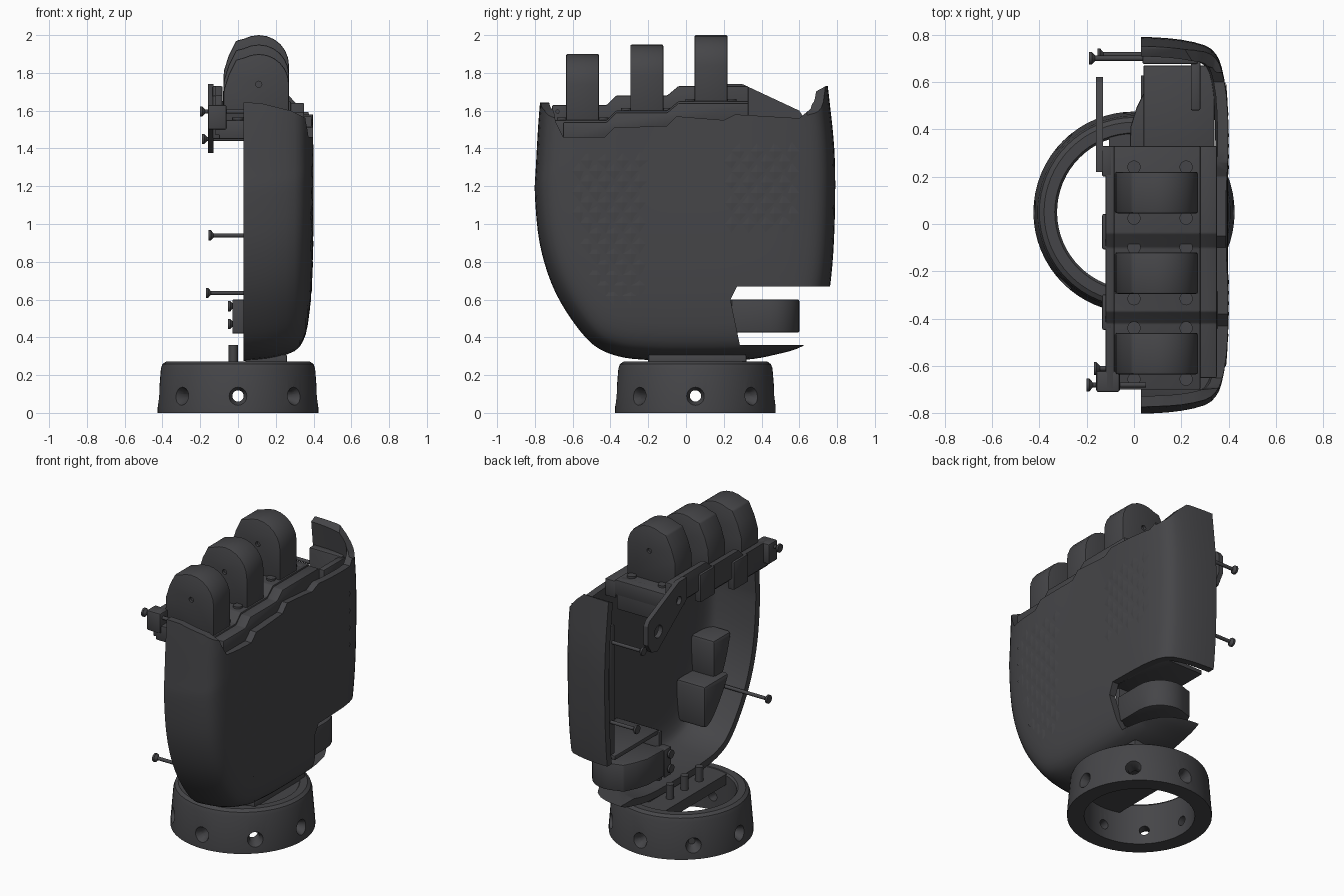
import bpy, bmesh
from math import sin, cos, pi, radians
from mathutils import Vector, Matrix

if "Cube" in bpy.data.objects:
    bpy.data.objects.remove(bpy.data.objects["Cube"])

dark = bpy.data.materials.new("dark_grey")
dark.diffuse_color = (0.06, 0.06, 0.065, 1)
dark.use_nodes = True
dark.node_tree.nodes["Principled BSDF"].inputs["Base Color"].default_value = dark.diffuse_color

def add(name, bm):
    me = bpy.data.meshes.new(name)
    bm.to_mesh(me)
    bm.free()
    ob = bpy.data.objects.new(name, me)
    bpy.context.collection.objects.link(ob)
    me.materials.append(dark)
    return ob

def bake(ob, *helpers):
    bpy.context.view_layer.update()
    dg = bpy.context.evaluated_depsgraph_get()
    me = bpy.data.meshes.new_from_object(ob.evaluated_get(dg))
    ob.modifiers.clear()
    ob.data = me
    for h in helpers:
        bpy.data.objects.remove(h)
    return ob

def boolean(ob, cutter, op):
    cutter.hide_render = True
    m = ob.modifiers.new("cut", 'BOOLEAN')
    m.operation, m.object, m.solver = op, cutter, 'EXACT'
    return bake(ob, cutter)

def prism(name, pts, axis, a, b, bevel=0):
    """Extrude a 2D outline along an axis from a to b."""
    put = {'x': lambda p, t: (t, p[0], p[1]), 'y': lambda p, t: (p[0], t, p[1]),
           'z': lambda p, t: (p[0], p[1], t)}[axis]
    bm = bmesh.new()
    lo, hi = ([bm.verts.new(put(p, t)) for p in pts] for t in (a, b))
    bm.faces.new(lo)
    bm.faces.new(hi)
    for i in range(len(pts)):
        j = (i + 1) % len(pts)
        bm.faces.new((lo[i], lo[j], hi[j], hi[i]))
    bmesh.ops.recalc_face_normals(bm, faces=bm.faces)
    ob = add(name, bm)
    if bevel:
        m = ob.modifiers.new("bevel", 'BEVEL')
        m.width, m.segments, m.limit_method = bevel, 2, 'ANGLE'
        bake(ob)
    return ob

def box(name, x, y, z, bevel=0):
    return prism(name, [(x[0], y[0]), (x[1], y[0]), (x[1], y[1]), (x[0], y[1])], 'z', *z, bevel)

def rod(bm, p, q, r1, r2=None, n=16):
    p, q = Vector(p), Vector(q)
    mat = Matrix.Translation((p + q) / 2) @ (q - p).to_track_quat('Z', 'Y').to_matrix().to_4x4()
    bmesh.ops.create_cone(bm, cap_ends=True, segments=n, radius1=r1,
                          radius2=r1 if r2 is None else r2, depth=(q - p).length, matrix=mat)

def smooth_path(pts, n=4):
    out = []
    for i in range(len(pts) - 1):
        p = [Vector(pts[min(max(i + k, 0), len(pts) - 1)]) for k in (-1, 0, 1, 2)]
        for s in range(n):
            t = s / n
            out.append(0.5 * (2*p[1] + (p[2]-p[0])*t + (2*p[0]-5*p[1]+4*p[2]-p[3])*t*t
                              + (3*p[1]-p[0]-3*p[2]+p[3])*t**3))
    return out + [Vector(pts[-1])]

# Hand shell: outline rings shrinking towards the broad face, then thickened
outline = smooth_path([(-.74, 1.9), (-.775, 1.62), (-.795, 1.3), (-.8, 1.15), (-.775, .9), (-.71, .68),
                       (-.61, .5), (-.49, .36), (-.36, .3), (-.2, .28), (0, .275), (.3, .28), (.48, .31),
                       (.62, .355), (.71, .45), (.755, .62), (.78, .85), (.79, 1.15), (.785, 1.4),
                       (.76, 1.65), (.73, 1.9)])
rings = smooth_path([(1, .03), (.997, .1), (.985, .2), (.955, .3), (.91, .345), (.84, .37), (.7, .39),
                     (.5, .398), (.3, .395), (.03, .38)], 2)
bm = bmesh.new()
grid = []
for s, x in rings:
    sz = s + .3 * s * (1 - s)
    grid.append([bm.verts.new((x, y * s, 1.9 - (1.9 - z) * sz)) for y, z in outline])
for r0, r1 in zip(grid, grid[1:]):
    for i in range(len(outline) - 1):
        bm.faces.new((r0[i], r0[i + 1], r1[i + 1], r1[i]))
bm.faces.new(grid[-1])
shell = add("hand_shell", bm)
m = shell.modifiers.new("wall", 'SOLIDIFY')
m.thickness, m.offset = .045, -1
bake(shell)
# Stepped upper rim, thumb opening and sloping side-wall tops
rim = [(-.9, 1.66), (-.71, 1.66), (-.69, 1.54), (-.65, 1.46), (-.43, 1.46), (-.38, 1.51), (-.1, 1.52),
       (-.05, 1.57), (.2, 1.55), (.26, 1.58), (.6, 1.56), (.66, 1.61), (.685, 1.7), (.74, 1.73), (.9, 1.73),
       (.9, .67), (.27, .67), (.235, .6), (.285, .36), (.9, .36), (.9, .1), (-.9, .1)]
boolean(shell, prism("rim_cutter", rim, 'x', -.1, .6), 'INTERSECT')
boolean(shell, prism("slope_cutter_a", [(-.1, 1.65), (.12, 1.64), (.28, 1.6), (.36, 1.56), (.45, 1.5), (.45, 2), (-.1, 2)],
                     'y', -1, -.6), 'DIFFERENCE')
boolean(shell, prism("slope_cutter_b", [(.18, 1.76), (.27, 1.68), (.34, 1.6), (.45, 1.52), (.45, 2), (.18, 2)],
                     'y', .64, 1), 'DIFFERENCE')

# Shallow diamond grip texture on the broad face
bpy.context.view_layer.update()
bm = bmesh.new()
for y0, y1, z0, z1 in ((-.56, -.2, .62, 1.42), (.24, .6, 1.0, 1.48)):
    for r in range(int((z1 - z0) / .055)):
        for c in range(int((y1 - y0) / .09)):
            y, z = y0 + .09 * c + .045 * (r % 2), z0 + .055 * r
            if y < 0 and y < -.56 + (1.0 - z) * .3:
                continue
            hit, loc, nor, _ = shell.ray_cast(Vector((1, y, z)), Vector((-1, 0, 0)))
            if hit and loc.x > .3:
                v = [bm.verts.new(loc + Vector(d) - nor * .001) for d in
                     ((0, -.045, 0), (0, 0, -.055), (0, .045, 0), (0, 0, .055))]
                tip = bm.verts.new(loc + nor * .003)
                for i in range(4):
                    bm.faces.new((v[i], v[(i + 1) % 4], tip))
grip = add("grip_diamonds", bm)

# Wrist ring with eight countersunk holes and a half top plate
CY = .05
prof = [(.425, 0), (.425, .03), (.408, .235), (.4, .258), (.38, .272), (.335, .272), (.325, .26), (.325, 0)]
bm = bmesh.new()
N = 64
cols = [[bm.verts.new((r * cos(2*pi*i/N), CY + r * sin(2*pi*i/N), z)) for r, z in prof] for i in range(N)]
for i in range(N):
    a, b = cols[i], cols[(i + 1) % N]
    for k in range(len(prof)):
        l = (k + 1) % len(prof)
        bm.faces.new((a[k], b[k], b[l], a[l]))
bmesh.ops.recalc_face_normals(bm, faces=bm.faces)
ring = add("wrist_ring", bm)
for r0, r1, ra, rb in ((.25, .5, .03, .03), (.36, .45, .02, .062)):
    bm = bmesh.new()
    for k in range(8):
        c, s = cos(k * pi / 4), sin(k * pi / 4)
        rod(bm, (c * r0, CY + s * r0, .09), (c * r1, CY + s * r1, .09), ra, rb, 20)
    boolean(ring, add("hole_cutter", bm), 'DIFFERENCE')
half = [(.345 * cos(radians(a)), CY + .345 * sin(radians(a))) for a in range(-108, 109, 6)]
prism("wrist_top_plate", half, 'z', .2, .268)
box("shell_neck", (.04, .26), (-.2, .32), (.25, .31), .01)
bm = bmesh.new()
for y in (-.1, .05, .2):
    rod(bm, (-.025, y, .25), (-.025, y, .36), .024)
rod(bm, (.14, .05, .25), (.14, .05, .34), .03)
add("wrist_pins", bm)

# Knuckle motors
arc = [(.11 + .16 * cos(radians(a)), -.16 + .16 * sin(radians(a))) for a in range(0, 106, 15)]
knuckle = [(.27, -.36)] + arc + [(.03, -.02), (-.01, -.03), (-.05, -.11), (-.075, -.19), (-.08, -.36)]
fingers = ((-.5475, 1.9), (-.2075, 1.95), (.1325, 2.0))
screws = bmesh.new()
bolts = bmesh.new()
for i, (y, top) in enumerate(fingers):
    k = prism(f"knuckle_{i}", [(x, top + z) for x, z in knuckle], 'y', y - .0875, y + .0875, .008)
    bm = bmesh.new()
    rod(bm, (.11, y - .3, top - .16), (.11, y - .07, top - .16), .016)
    rod(bm, (.11, y + .07, top - .16), (.11, y + .3, top - .16), .016)
    boolean(k, add("axle_cutter", bm), 'DIFFERENCE')
    for x in (0, .22):
        for s in (-1, 1):
            rod(bolts, (x, y + s * .108, top - .36), (x, y + s * .108, top - .337), .028)
    box(f"clamp_{i}", (-.135, -.09), (y + .1, y + .25) if i < 2 else (.2, .33),
        (top - .45, top - .27), .008)
add("knuckle_bolts", bolts)

# Stepped bracket carrying the knuckles, with palm-side and back walls
step = [(-.7, 1.55), (-.42, 1.55), (-.37, 1.6), (-.1, 1.6), (-.04, 1.65), (.33, 1.65)]
def stepped(name, up, down, x0, x1, ya=-.7, yb=.33):
    pts = [(min(max(y, ya), yb), z) for y, z in step]
    prism(name, [(y, z + up) for y, z in pts] + [(y, z - down) for y, z in reversed(pts)], 'x', x0, x1, .006)
stepped("knuckle_bracket", 0, .1, -.1, .28)
stepped("bracket_palm_wall", .08, .08, -.12, -.082)
stepped("bracket_back_wall", -.01, .12, .275, .35, -.65)
box("bracket_end_block", (-.08, .27), (.26, .33), (1.46, 1.65), .01)

# Angled side arm with two holes
arm = prism("side_arm", [(.22, 1.74), (.3, 1.74), (.6, 1.6), (.62, 1.57), (.62, 1.45), (.58, 1.39),
                         (.52, 1.375), (.46, 1.42), (.22, 1.6)], 'x', -.16, -.13)
bm = bmesh.new()
rod(bm, (-.3, .51, 1.5), (0, .51, 1.5), .04, n=24)
rod(bm, (-.3, .3, 1.62), (-.08, .3, 1.62), .026, n=24)
boolean(arm, add("arm_cutter", bm), 'DIFFERENCE')
box("screw_block", (-.16, -.06), (-.71, -.62), (1.5, 1.63), .01)
box("upper_tab", (.24, .28), (.48, .7), (1.4, 1.55), .006)
box("side_ledge", (.035, .27), (.675, .73), (.72, 1.56), .01)

# Thumb motor turned on its side, with mounting plate and housing
prism("thumb_motor", [(x + .06, .6 + z) for x, z in knuckle], 'z', .425, .6, .008)
box("thumb_mount", (-.03, .05), (.19, .26), (.42, .6), .006)
box("thumb_back_plate", (.03, .31), (.2, .235), (.37, .69), .006)
box("thumb_housing_top", (.04, .34), (.22, .67), (.672, .7), .006)

# Inner bosses, trimmed to stay inside the shell wall
for name, x0, y, z in (("boss_low", .13, (-.68, -.38), (.45, .72)), ("boss_high", .17, (-.74, -.53), (.7, .95))):
    boss = box(name, (x0, .34), y, z, .02)
    inner = [(y * .91, 1.9 - (1.9 - z) * .92) for y, z in outline]
    boolean(boss, prism("boss_cutter", inner, 'x', 0, .5), 'INTERSECT')

# Long assembly screws along x, plus the short thumb screws
for tip, y, z, end in ((-.2, -.68, 1.595, .05), (-.19, .7, 1.45, .2), (-.17, -.61, .635, .2),
                       (-.155, .715, .94, .2), (-.052, .22, .47, 0), (-.052, .22, .565, 0)):
    rod(screws, (tip, y, z), (tip + .012, y, z), .027)
    rod(screws, (tip + .012, y, z), (tip + .026, y, z), .026, .011)
    rod(screws, (tip + .02, y, z), (end, y, z), .011)
add("assembly_screws", screws)

# Smooth shading with sharp edges kept; the diamonds stay faceted
bpy.ops.object.select_all(action='SELECT')
grip.select_set(False)
bpy.context.view_layer.objects.active = shell
bpy.ops.object.shade_smooth_by_angle(angle=radians(30))
